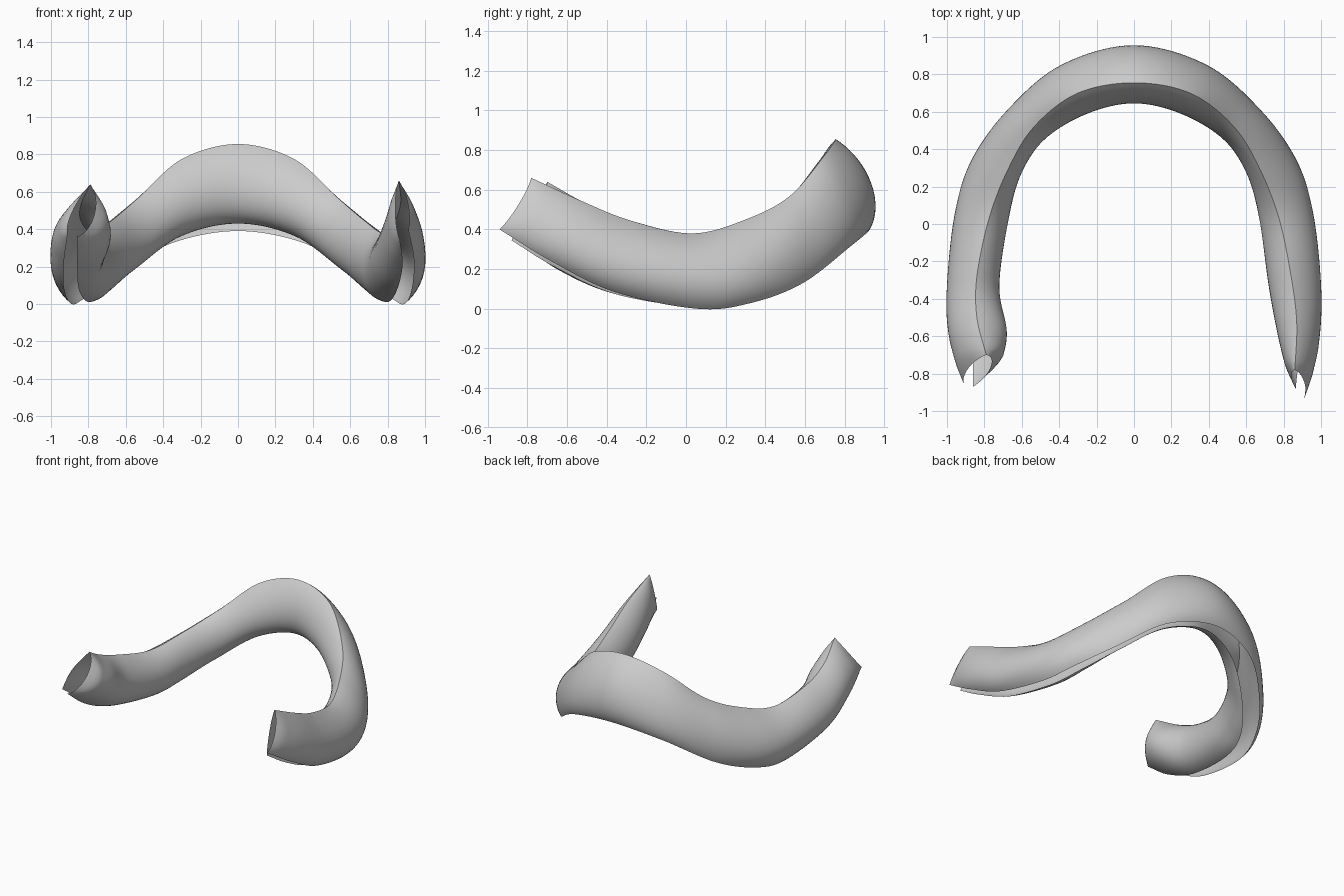
import bpy, bmesh
from mathutils import Vector

if "Cube" in bpy.data.objects:
    bpy.data.objects.remove(bpy.data.objects["Cube"])

# Guide rails of one half: back centre -> corner -> arm -> raised tip
TOP = [(0, .755, .855), (.30, .70, .775), (.53, .525, .57), (.67, .30, .45),
       (.775, .03, .38), (.84, -.28, .445), (.87, -.53, .545), (.86, -.78, .66)]
OUT_MID = [(0, .935, .63), (.38, .83, .54), (.665, .595, .37), (.855, .335, .24),
           (.95, .05, .20), (.995, -.33, .26), (.985, -.61, .39), (.935, -.83, .52)]
OUT_LOW = [(0, .92, .39), (.38, .83, .315), (.66, .59, .13), (.82, .33, .03),
           (.89, .06, 0), (.93, -.36, .085), (.94, -.68, .24), (.91, -.94, .40)]
IN_MID = [(0, .645, .59), (.25, .59, .53), (.475, .455, .36), (.605, .27, .22),
          (.67, .03, .17), (.72, -.33, .24), (.77, -.60, .36), (.82, -.80, .50)]
IN_LOW = [(0, .78, .43), (.31, .70, .36), (.56, .52, .18), (.73, .30, .05),
          (.80, .05, .01), (.85, -.36, .075), (.88, -.66, .21), (.865, -.88, .345)]

# The left tip is shorter and wider: last two points of each rail
LEFT_TIP = {
    "top": [(-.84, -.50, .53), (-.79, -.70, .64)],
    "out_mid": [(-.985, -.57, .39), (-.92, -.76, .48)],
    "out_low": [(-.93, -.64, .23), (-.91, -.86, .38)],
    "in_mid": [(-.68, -.58, .36), (-.71, -.75, .46)],
    "in_low": [(-.86, -.65, .20), (-.86, -.87, .36)],
}


def full_rail(half, tip):
    left = [(-x, y, z) for x, y, z in half[1:-2]] + LEFT_TIP[tip]
    return smooth([Vector(p) for p in left[::-1] + half])


def smooth(pts, steps=10):
    # Catmull-Rom through the guide points
    p = [2 * pts[0] - pts[1]] + pts + [2 * pts[-1] - pts[-2]]
    res = []
    for i in range(1, len(p) - 2):
        a, b, c, d = p[i - 1:i + 3]
        for k in range(steps):
            t = k / steps
            res.append(.5 * (2 * b + (c - a) * t + (2 * a - 5 * b + 4 * c - d) * t * t
                             + (3 * b - a - 3 * c + d) * t ** 3))
    return res + [pts[-1]]


def shell(name, top, mid, low, w, flip, n=18):
    # Curved strip: each section is a conic arc from the ridge through mid to low
    bm = bmesh.new()
    rows = []
    for i, (a, m, b) in enumerate(zip(top, mid, low)):
        # the rims at both tips are pinched towards the chord
        end = min(i, len(top) - 1 - i)
        base = (a + b) / 2
        m = base + (m - base) * {0: .5, 1: .82, 2: .95}.get(end, 1)
        c = (1 + w) * m - base
        row = []
        for k in range(n + 1):
            t = k / n
            p, q, r = (1 - t) ** 2, 2 * t * (1 - t), t * t
            row.append(bm.verts.new((a * p + c * q + b * r) / (p + w * q + r)))
        rows.append(row)
    for r, s in zip(rows, rows[1:]):
        for k in range(n):
            f = [r[k], r[k + 1], s[k + 1], s[k]]
            bm.faces.new(f[::-1] if flip else f)
    me = bpy.data.meshes.new(name)
    bm.to_mesh(me)
    bm.free()
    me.polygons.foreach_set("use_smooth", [True] * len(me.polygons))
    ob = bpy.data.objects.new(name, me)
    bpy.context.collection.objects.link(ob)
    return ob


# Outer and inner shells share the top ridge and stay open underneath
ridge = full_rail(TOP, "top")
shell("outer_shell", ridge, full_rail(OUT_MID, "out_mid"), full_rail(OUT_LOW, "out_low"), .6, True)
shell("inner_shell", ridge, full_rail(IN_MID, "in_mid"), full_rail(IN_LOW, "in_low"), .4, False)
